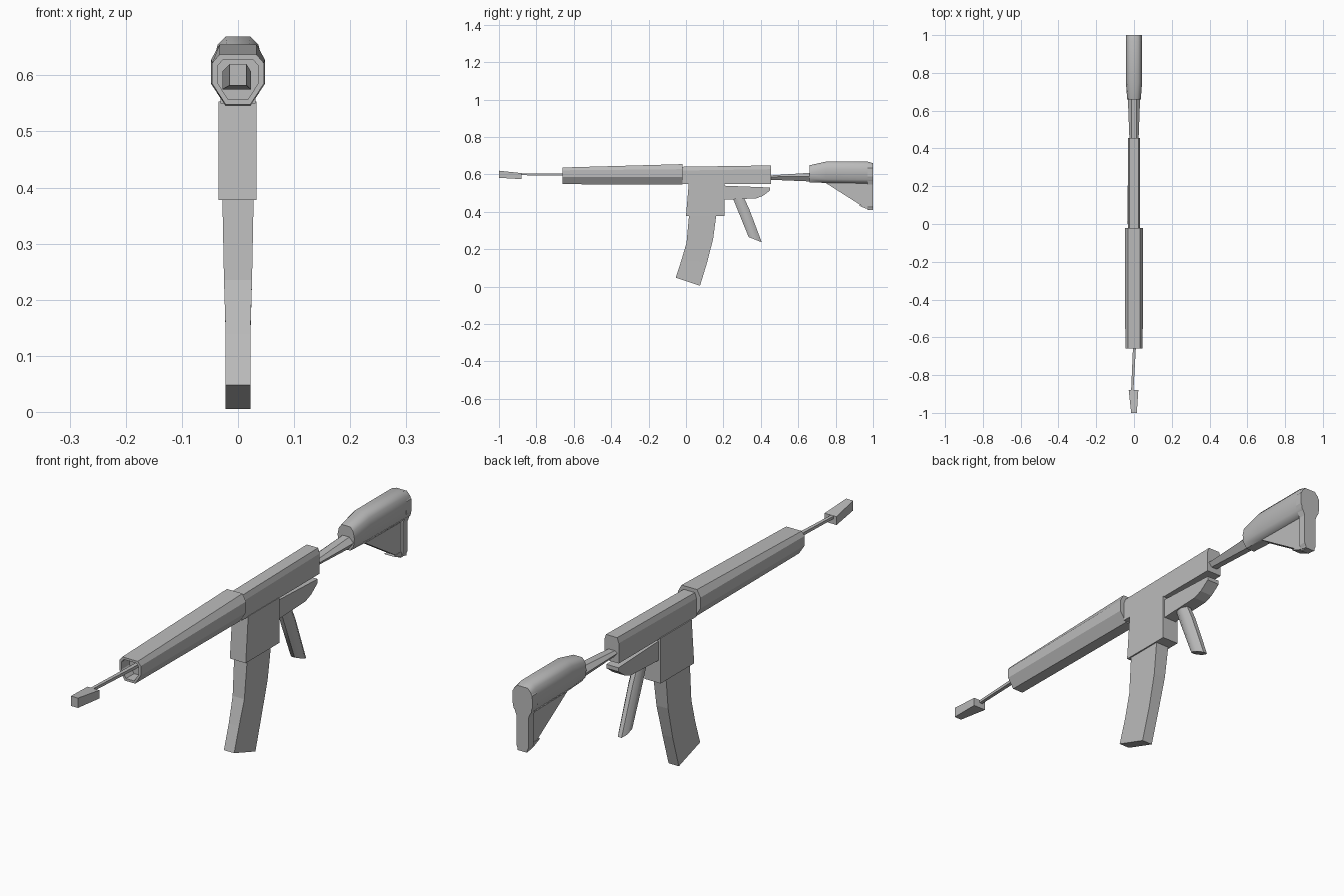
import bpy, bmesh, math

if "Cube" in bpy.data.objects:
    bpy.data.objects.remove(bpy.data.objects["Cube"])

mat = bpy.data.materials.new("plain_grey")
mat.diffuse_color = (0.5, 0.5, 0.5, 1)
mat.use_nodes = True
mat.node_tree.nodes["Principled BSDF"].inputs["Base Color"].default_value = mat.diffuse_color


def finish(name, bm, smooth=False):
    bmesh.ops.recalc_face_normals(bm, faces=bm.faces)
    me = bpy.data.meshes.new(name)
    bm.to_mesh(me)
    bm.free()
    me.materials.append(mat)
    ob = bpy.data.objects.new(name, me)
    bpy.context.collection.objects.link(ob)
    if smooth:
        bpy.context.view_layer.objects.active = ob
        ob.select_set(True)
        bpy.ops.object.shade_smooth_by_angle(angle=math.radians(50))
        ob.select_set(False)
    return ob


def loft(name, rings, smooth=False):
    """Skin a list of equal-length 3D rings and cap both ends."""
    bm = bmesh.new()
    rv = [[bm.verts.new(p) for p in r] for r in rings]
    n = len(rv[0])
    for a, b in zip(rv, rv[1:]):
        for i in range(n):
            j = (i + 1) % n
            bm.faces.new((a[i], a[j], b[j], b[i]))
    bm.faces.new(rv[0])
    bm.faces.new(rv[-1])
    return finish(name, bm, smooth)


def slab(name, profile, x0, x1):
    """Extrude a side profile of (y, z) points from x0 to x1."""
    return loft(name, [[(x, y, z) for y, z in profile] for x in (x0, x1)])


def mirrored(y, half):
    """Closed ring at y from right-hand (x, z) points, listed top to bottom."""
    return [(x, y, z) for x, z in half] + [(-x, y, z) for x, z in reversed(half)]


def box_ring(y, x0, x1, z0, z1):
    return [(x0, y, z0), (x1, y, z0), (x1, y, z1), (x0, y, z1)]


# Muzzle and thin barrel
loft("muzzle", [box_ring(-1.0, -0.015, 0.015, 0.582, 0.62),
                box_ring(-0.88, -0.028, 0.023, 0.575, 0.607)])
loft("barrel", [box_ring(-0.9, -0.016, -0.004, 0.596, 0.606),
                box_ring(-0.62, -0.004, 0.012, 0.594, 0.606)])

# Faceted handguard with a recessed front opening
front = [(0.033, 0.637), (0.046, 0.622), (0.046, 0.585), (0.022, 0.548)]
rear = [(0.033, 0.655), (0.048, 0.628), (0.048, 0.585), (0.022, 0.545)]
lip = [(x * 0.8, 0.594 + (z - 0.594) * 0.8) for x, z in front]
loft("handguard", [mirrored(-0.61, lip), mirrored(-0.66, lip),
                   mirrored(-0.66, front), mirrored(-0.02, rear)])

# Upper receiver with a chamfered top
loft("receiver", [mirrored(y, [(0.024, z), (0.031, z - 0.02), (0.031, 0.55)])
                  for y, z in ((-0.02, 0.641), (0.455, 0.648))])

# Lower body: well, rear frame and a joining strip
slab("magazine_well", [(0.015, 0.553), (0.205, 0.553), (0.205, 0.378), (0.0, 0.378)],
     -0.035, 0.033)
slab("lower_frame", [(0.2, 0.54), (0.45, 0.53), (0.45, 0.515), (0.41, 0.485),
                     (0.375, 0.472), (0.2, 0.465)], -0.026, 0.026)

# Curved magazine
mag = [(0.017, 0.39, 0.163, 0.39, 0.028), (0.003, 0.235, 0.145, 0.255, 0.025),
       (-0.025, 0.14, 0.113, 0.13, 0.022), (-0.055, 0.048, 0.075, 0.005, 0.022)]
loft("magazine", [[(-w, a, b), (w, a, b), (w, c, d), (-w, c, d)] for a, b, c, d, w in mag])

# Rounded grip
grip = []
for y0, z0, y1, z1, w in [(0.25, 0.475, 0.31, 0.475, 0.02), (0.278, 0.405, 0.338, 0.415, 0.021),
                          (0.335, 0.265, 0.405, 0.237, 0.019)]:
    ring = []
    for k in range(8):
        t = math.tau * (k + 0.5) / 8
        c = math.cos(t) / math.cos(math.pi / 8)
        f = (1 + c) / 2
        ring.append((w * math.sin(t) * 1.08, y0 + (y1 - y0) * f, z0 + (z1 - z0) * f))
    grip.append(ring)
loft("grip", grip, True)

# Stock tube, widening towards the rear
loft("stock_tube", [mirrored(y, [(0.014, t), (w, (t + b) / 2 + 0.004), (0.012, b)])
                    for y, t, b, w in ((0.44, 0.594, 0.572, 0.024), (0.68, 0.61, 0.562, 0.033))])

# Stock body
body = [(0.66, 0.649, 0.557, 0.036), (0.75, 0.669, 0.555, 0.043),
        (0.97, 0.669, 0.552, 0.043), (1.0, 0.66, 0.55, 0.043)]
loft("stock_body", [mirrored(y, [(w * 0.52, t), (w * 0.85, t - 0.015), (w, t - 0.042),
                                 (w * 0.9, b + 0.02), (w * 0.5, b)])
                    for y, t, b, w in body], True)

# Web under the stock, butt plate and toe
slab("stock_web", [(0.73, 0.565), (0.97, 0.565), (0.97, 0.428), (0.935, 0.435)], -0.018, 0.018)
slab("stock_toe", [(0.92, 0.435), (0.97, 0.435), (1.0, 0.425), (1.0, 0.41), (0.96, 0.418)],
     -0.02, 0.02)
plate = [(0.02, 0.658), (0.042, 0.635), (0.043, 0.59), (0.026, 0.545), (0.026, 0.43), (0.016, 0.41)]
loft("butt_plate", [mirrored(y, plate) for y in (0.97, 1.0)])
